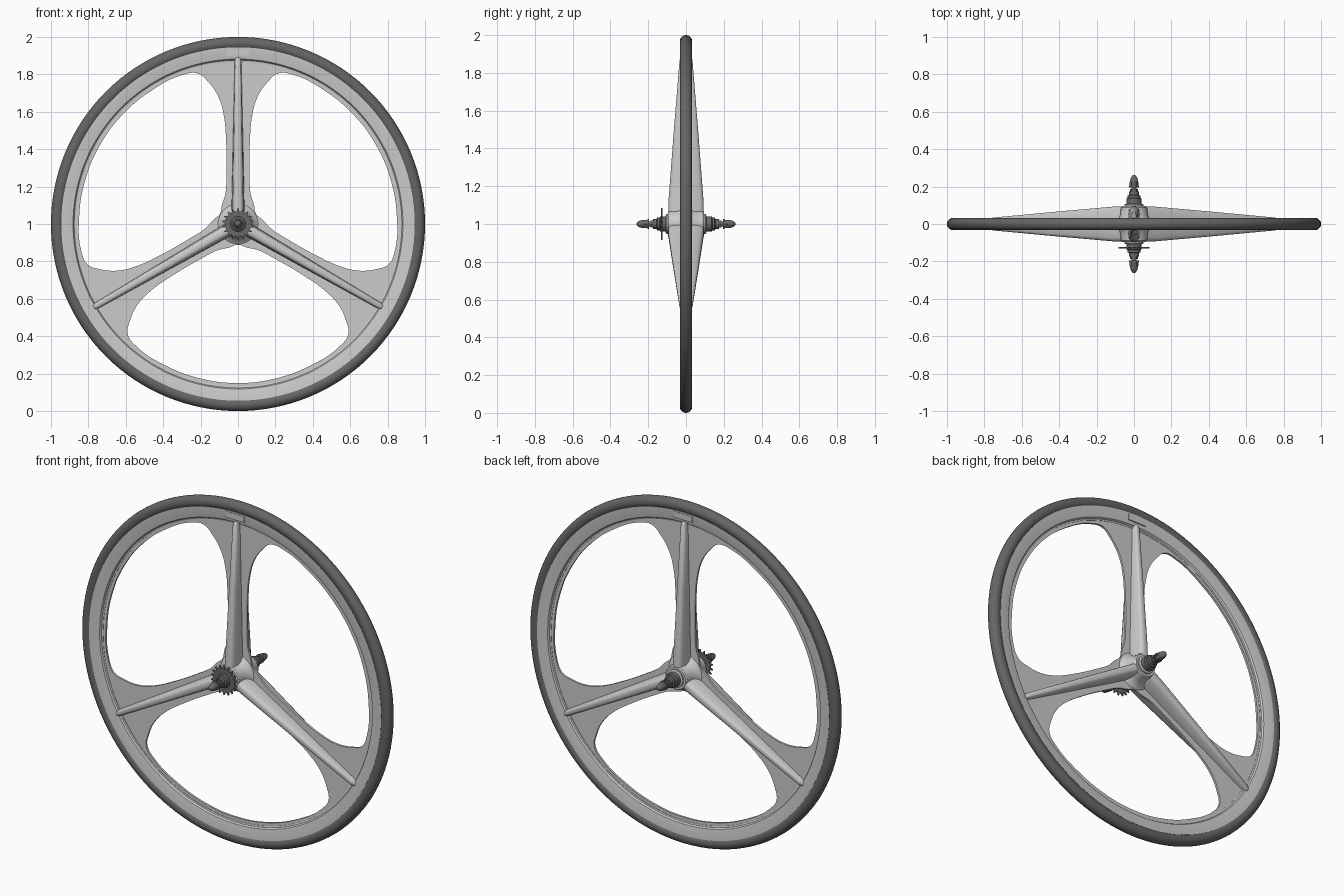
import bpy, math
from mathutils import Matrix, Vector

cube = bpy.data.objects.get("Cube")
if cube:
    bpy.data.objects.remove(cube)

HUB = Vector((0, 0, 1))
SPOKES = [math.radians(a) for a in (90, 210, 330)]


def material(name, grey):
    m = bpy.data.materials.new(name)
    m.use_nodes = True
    col = (grey, grey, grey, 1)
    m.diffuse_color = col
    m.node_tree.nodes["Principled BSDF"].inputs["Base Color"].default_value = col
    return m


RUBBER = material("dark rubber", 0.13)
ALLOY = material("light alloy", 0.6)
STEEL = material("dark steel", 0.14)
WASHER = material("bright steel", 0.5)


def add(name, verts, faces, mat, angle=35):
    me = bpy.data.meshes.new(name)
    me.from_pydata(verts, [], faces)
    me.materials.append(mat)
    ob = bpy.data.objects.new(name, me)
    bpy.context.collection.objects.link(ob)
    finish(ob, angle)
    return ob


def finish(ob, angle=35):
    bpy.ops.object.select_all(action='DESELECT')
    ob.select_set(True)
    bpy.context.view_layer.objects.active = ob
    bpy.ops.object.mode_set(mode='EDIT')
    bpy.ops.mesh.select_all(action='SELECT')
    bpy.ops.mesh.normals_make_consistent(inside=False)
    bpy.ops.object.mode_set(mode='OBJECT')
    bpy.ops.object.shade_smooth_by_angle(angle=math.radians(angle))


def lathe(name, profile, mat, n=32, closed=False, angle=35):
    """Spin (radius, y) points about the axle."""
    verts, faces, m = [], [], len(profile)
    for i in range(n):
        a = math.tau * i / n
        verts += [(r * math.cos(a), y, 1 + r * math.sin(a)) for r, y in profile]
    for i in range(n):
        j = (i + 1) % n
        for k in range(m if closed else m - 1):
            l = (k + 1) % m
            faces.append((i * m + k, i * m + l, j * m + l, j * m + k))
    if not closed:
        faces += [[i * m for i in range(n)], [i * m + m - 1 for i in range(n)]]
    return add(name, verts, faces, mat, angle)


def spoke_point(a, s, w, y=0):
    """Point s along the spoke at angle a and w to its side."""
    c, d = math.cos(a), math.sin(a)
    return Vector((s * c - w * d, y, 1 + s * d + w * c))


# Tyre
ring = [math.tau * k / 20 for k in range(20)]
lathe("tyre", [(0.966 + 0.034 * math.cos(t), 0.033 * math.sin(t)) for t in ring],
      RUBBER, 128, True)

# Rim with sloping flanks
half = [(0.868, 0.008), (0.876, 0.010), (0.882, 0.019), (0.915, 0.025), (0.945, 0.027)]
lathe("rim", half + [(r, -y) for r, y in reversed(half)], ALLOY, 128, True, 25)

# Thin web with three rounded openings
curve = bpy.data.curves.new("web", 'CURVE')
curve.dimensions, curve.fill_mode, curve.extrude = '2D', 'BOTH', 0.006
curve.resolution_u = 8


def spline(points):
    sp = curve.splines.new('BEZIER')
    sp.bezier_points.add(len(points) - 1)
    sp.use_cyclic_u = True
    for b, p in zip(sp.bezier_points, points):
        b.co = (p[0], p[1], 0)
        b.handle_left_type = b.handle_right_type = 'AUTO'


spline([(0.89 * math.cos(math.tau * i / 24), 0.89 * math.sin(math.tau * i / 24))
        for i in range(24)])
edge = [(0.105, 0.085), (0.16, 0.068), (0.27, 0.062), (0.45, 0.064), (0.58, 0.076),
        (0.68, 0.105), (0.76, 0.16), (0.805, 0.215)]
for a in SPOKES:
    b = a + math.radians(120)
    mid = a + math.radians(60)
    one = [spoke_point(a, s, w) for s, w in edge]
    two = [spoke_point(b, s, -w) for s, w in reversed(edge)]
    arc = [HUB + 0.85 * Vector((math.cos(t), 0, math.sin(t)))
           for t in (mid + math.radians(d) for d in (-40, -27, -13, 0, 13, 27, 40))]
    apex = [HUB + 0.111 * Vector((math.cos(mid), 0, math.sin(mid)))]
    spline([(p.x, p.z - 1) for p in apex + one + arc + two])

helper = bpy.data.objects.new("web_outline", curve)
bpy.context.collection.objects.link(helper)
bpy.context.view_layer.update()
web_mesh = bpy.data.meshes.new_from_object(
    helper.evaluated_get(bpy.context.evaluated_depsgraph_get()))
bpy.data.objects.remove(helper)
web_mesh.transform(Matrix.Translation(HUB) @ Matrix.Rotation(math.pi / 2, 4, 'X'))
web_mesh.materials.clear()
web_mesh.materials.append(ALLOY)
web = bpy.data.objects.new("web", web_mesh)
bpy.context.collection.objects.link(web)
finish(web)

# Tapered spoke blades: (distance, half width, half depth)
stations = [(0.0, 0.036, 0.094), (0.12, 0.034, 0.093), (0.5, 0.026, 0.064),
            (0.87, 0.018, 0.034), (0.89, 0.014, 0.024)]
quarter = [(1, 0), (0.94, 0.4), (0.8, 0.8), (0.62, 0.94), (0.3, 1)]
section = quarter + [(-w, d) for w, d in reversed(quarter)]
section += [(-w, -d) for w, d in quarter[1:]] + [(w, -d) for w, d in reversed(quarter[1:])]
for i, a in enumerate(SPOKES):
    m = len(section)
    verts = [spoke_point(a, s, w * u, d * v) for s, w, d in stations for u, v in section]
    faces = [(r * m + k, r * m + (k + 1) % m, (r + 1) * m + (k + 1) % m, (r + 1) * m + k)
             for r in range(len(stations) - 1) for k in range(m)]
    faces += [list(range(m)), list(range(len(verts) - m, len(verts)))]
    add(f"spoke_{i + 1}", verts, faces, ALLOY, 40)

# Joint block where the rim ends meet
block = [spoke_point(SPOKES[0], s, w, y) for y in (-0.029, 0.029)
         for s, w in ((0.9, -0.06), (0.9, 0.06), (0.936, 0.06), (0.936, -0.06))]
add("rim_joint", block, [(0, 1, 2, 3), (4, 5, 6, 7)] +
    [(k, (k + 1) % 4, (k + 1) % 4 + 4, k + 4) for k in range(4)], ALLOY)

# Hub shell flaring into the web
shell = [(0.108, 0.005), (0.086, 0.02), (0.074, 0.045), (0.07, 0.088), (0.064, 0.095)]
lathe("hub_shell", [(r, -y) for r, y in reversed(shell)] + shell, ALLOY, 48)

# Axle hardware on both ends
lathe("axle", [(0.014, -0.25), (0.014, 0.25)], STEEL, 16)
for side, y in (("front", -1), ("back", 1)):
    lathe(side + "_washer", [(0.052, 0.09 * y), (0.052, 0.103 * y), (0.044, 0.108 * y)], WASHER)
    lathe(side + "_collar", [(0.041, 0.1 * y), (0.041, 0.135 * y), (0.034, 0.14 * y),
                             (0.034, 0.152 * y), (0.026, 0.156 * y), (0.026, 0.174 * y)], STEEL)
    lathe(side + "_locknut", [(0.021, 0.17 * y), (0.021, 0.188 * y)], STEEL, 6)
    lathe(side + "_nut_flange", [(0.026, 0.196 * y), (0.026, 0.204 * y)], STEEL, 24)
    lathe(side + "_nut", [(0.023, 0.202 * y), (0.023, 0.225 * y)], STEEL, 6)
    lathe(side + "_nut_cap", [(0.021, 0.222 * y), (0.02, 0.236 * y), (0.016, 0.25 * y),
                              (0.009, 0.259 * y), (0.002, 0.262 * y)], STEEL, 24)

# Toothed sprocket on the front side
teeth = 18
outline = []
for i in range(teeth):
    for f, r in ((0, 0.068), (0.25, 0.07), (0.42, 0.085), (0.58, 0.085), (0.75, 0.07)):
        t = math.tau * (i + f) / teeth
        outline.append((r * math.cos(t), 1 + r * math.sin(t)))
n = len(outline)
verts = [(x, y, z) for y in (-0.132, -0.124) for x, z in outline]
faces = [list(range(n)), list(range(n, 2 * n))]
faces += [(k, (k + 1) % n, (k + 1) % n + n, k + n) for k in range(n)]
add("sprocket", verts, faces, STEEL, 20)
